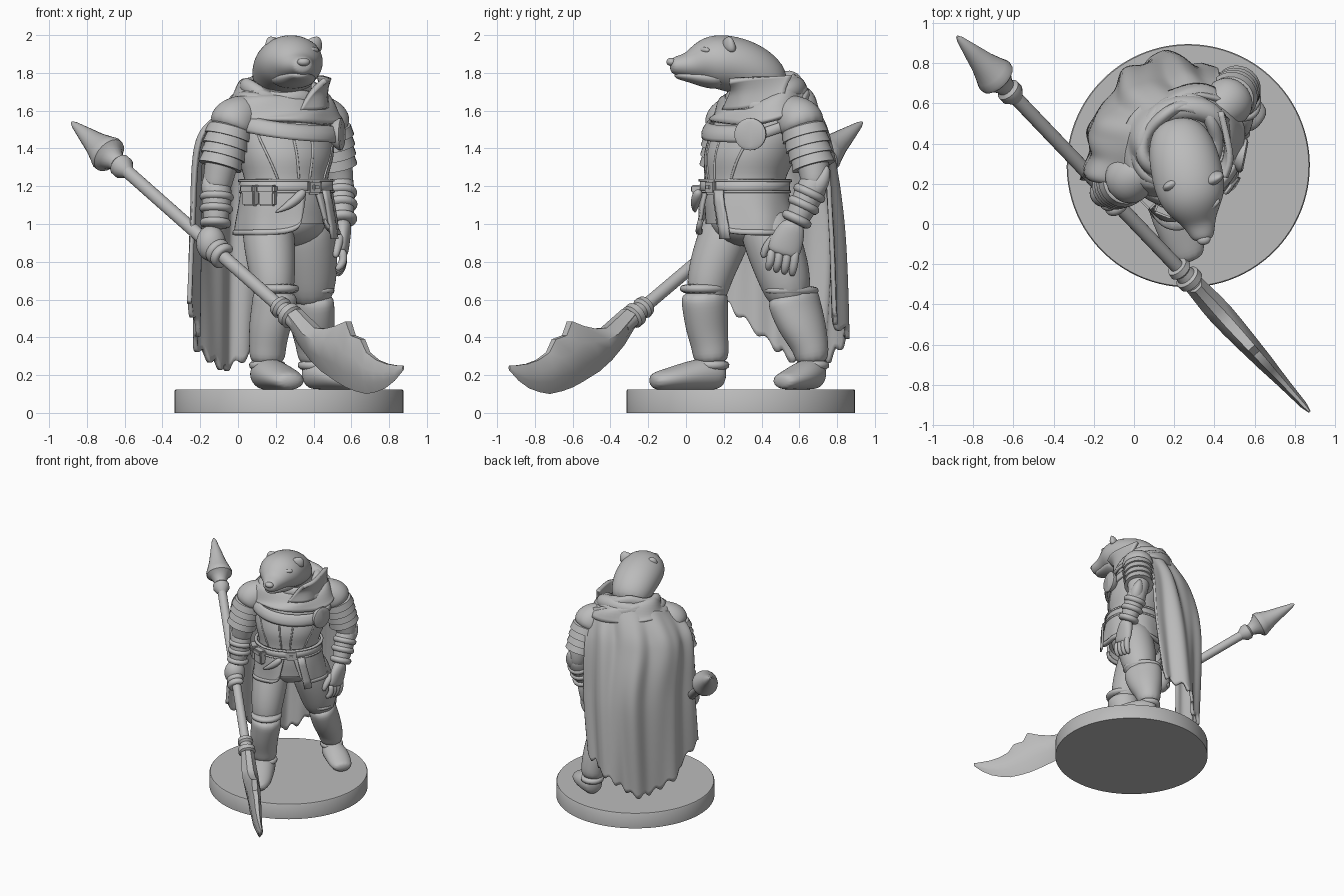
import bpy, bmesh, math
from mathutils import Vector as V, Matrix

if "Cube" in bpy.data.objects:
    bpy.data.objects.remove(bpy.data.objects["Cube"])
stone = bpy.data.materials.new("plain_grey")
stone.use_nodes = True
stone.diffuse_color = (0.5, 0.5, 0.5, 1)
stone.node_tree.nodes["Principled BSDF"].inputs["Base Color"].default_value = stone.diffuse_color
YAW = math.radians(35)
FRONT, UP, BACK = V((math.sin(YAW), -math.cos(YAW), 0)), V((0, 0, 1)), V((0, 1, 0))

def finish(name, bm, sub=0, thick=0):
    bmesh.ops.remove_doubles(bm, verts=bm.verts, dist=0.0004)
    bmesh.ops.recalc_face_normals(bm, faces=bm.faces)
    ob = bpy.data.objects.new(name, bpy.data.meshes.new(name))
    bm.to_mesh(ob.data)
    bpy.context.collection.objects.link(ob)
    ob.data.materials.append(stone)
    bpy.ops.object.select_all(action='DESELECT')
    ob.select_set(True)
    bpy.context.view_layer.objects.active = ob
    bpy.ops.object.shade_smooth_by_angle(angle=math.radians(180 if sub else 45))
    if sub:
        m = ob.modifiers.new("round", 'SUBSURF')
        m.levels = m.render_levels = sub
    if thick:
        m = ob.modifiers.new("thickness", 'SOLIDIFY')
        m.thickness, m.offset = thick, 0

def loft(name, rows, ref=FRONT, n=12, sub=2):
    """Capped tube through rows of (x, y, z, side radius, ref radius)."""
    bm, rings = bmesh.new(), []
    pts = [V(r[:3]) for r in rows]
    for i, r in enumerate(rows):
        t = (pts[min(i + 1, len(pts) - 1)] - pts[max(i - 1, 0)]).normalized()
        side = t.cross(ref).normalized() * r[3]
        top = side.cross(t).normalized() * r[-1]
        rings.append([bm.verts.new(pts[i] + side * math.cos(k * math.tau / n) + top * math.sin(k * math.tau / n))
                      for k in range(n)])
    skin(bm, rings)
    finish(name, bm, sub)

def skin(bm, rings):
    for a, b in zip(rings, rings[1:]):
        for k in range(len(a)):
            bm.faces.new((a[k - 1], a[k], b[k], b[k - 1]))
    bm.faces.new(rings[0])
    bm.faces.new(rings[-1])

def sheet(name, f, nu=32, nv=8, thick=0.016):
    """Surface swept by f(u, v) with u and v from 0 to 1."""
    bm = bmesh.new()
    g = [[bm.verts.new(f(i / nu, j / nv)) for i in range(nu + 1)] for j in range(nv + 1)]
    for a, b in zip(g, g[1:]):
        for i in range(nu):
            bm.faces.new((a[i], a[i + 1], b[i + 1], b[i]))
    finish(name, bm, 0, thick)

def ball(name, loc, size, turn=0):
    bm = bmesh.new()
    m = Matrix.Translation(loc) @ Matrix.Rotation(turn, 4, 'Z') @ Matrix.Diagonal((*size, 1))
    bmesh.ops.create_uvsphere(bm, u_segments=24, v_segments=14, radius=1, matrix=m)
    finish(name, bm)

def block(name, loc, size, turn=YAW):
    bm = bmesh.new()
    m = Matrix.Translation(loc) @ Matrix.Rotation(turn, 4, 'Z') @ Matrix.Diagonal((*size, 1))
    bmesh.ops.create_cube(bm, size=1, matrix=m)
    bmesh.ops.bevel(bm, geom=bm.edges[:], offset=.009, segments=2, affect='EDGES')
    finish(name, bm)

def spline(p, t):
    i = min(int(t * (len(p) - 1)), len(p) - 2)
    t = t * (len(p) - 1) - i
    a, b, c, d = (V(p[max(0, min(len(p) - 1, i + k))]) for k in (-1, 0, 1, 2))
    return 0.5 * (2 * b + (c - a) * t + (2 * a - 5 * b + 4 * c - d) * t * t + (3 * b - a - 3 * c + d) * t ** 3)

def turned(x, y):
    return V((x * math.cos(YAW) - y * math.sin(YAW), x * math.sin(YAW) + y * math.cos(YAW), 0))

loft("base_disc", [(.27, .29, 0, .605), (.27, .29, .118, .605), (.27, .29, .125, .6)], n=96, sub=0)

# Torso: centre and radii at even steps of height
TORSO = [(.26, .32, .235, .205), (.26, .31, .228, .205), (.255, .315, .23, .205), (.25, .34, .265, .235),
         (.24, .38, .28, .24), (.24, .4, .25, .21), (.24, .4, .15, .15)]

def body(deg, z, off=0):
    cx, cy, a, b = spline(TORSO, max(0, min(1, (z - 1) / .72)))
    s = math.radians(deg)
    return V((cx, cy, z)) + turned((a + off) * math.sin(s), -(b + off) * math.cos(s))

sheet("torso", lambda u, v: body(u * 360, 1 + .72 * v), 48, 24, 0)
ball("pelvis", (.26, .33, 1.02), (.22, .19, .14), YAW)
for d in (-42, -14, 2, 30):
    loft("coat_seam", [(*body(d * (1 + k / 10), 1.22 + .055 * k), .008) for k in range(6)], n=6, sub=1)

# Coat skirt with a front split
def skirt(u, v):
    d = 6 + 348 * u
    split = math.exp(-min(d, 360 - d) / 14)
    return body(d + (16 if u < .5 else -16) * v * split, 1.21 - v * (.27 - .1 * split),
                .012 + .03 * v + .008 * v * math.sin(u * 40))

sheet("coat_skirt", skirt, 60, 8, .018)
sheet("skirt_hem", lambda u, v: skirt(u, .9 + .1 * v), 60, 1, .03)

# Belt, buckle, pouches and curved dagger
sheet("belt", lambda u, v: body(u * 360, 1.17 + .055 * v, .018), 48, 2, .02)
for z in (1.165, 1.225):
    sheet("belt_edge", lambda u, v: body(u * 360, z + .012 * v, .024), 48, 1, .022)
block("buckle", body(4, 1.195, .03), (.085, .025, .075))
block("buckle_tongue", body(4, 1.195, .045), (.045, .02, .035))
for d in (-80, -56):
    block("pouch", body(d, 1.15, .035), (.09, .06, .11), YAW + math.radians(d))
    block("pouch_flap", body(d, 1.185, .04), (.1, .07, .045), YAW + math.radians(d))
loft("dagger", [(*body(d, z, .055), r) for d, z, r in
                ((-12, 1.18, .022), (-20, 1.14, .032), (-33, 1.09, .022), (-46, 1.06, .004))], n=8)
sheet("belt_tail", lambda u, v: body(14 + 12 * u + 8 * v, 1.18 - .26 * v, .045 + .02 * v), 3, 4, .014)

# Chest strap with round clasp
sheet("chest_strap", lambda u, v: body(-80 + 122 * u, 1.535 - .06 * u - .02 * math.sin(u * 3.1) + .08 * (v - .5),
                                       .025 + .012 * math.sin(v * 3.14)), 28, 5, .02)
sheet("back_strap", lambda u, v: body(45 + 60 * u, 1.46 + .1 * u + .06 * (v - .5), .015), 10, 2, .02)
loft("clasp", [(*body(44, 1.475, d), r) for d, r in ((0, .06), (.035, .085), (.05, .085), (.058, .07), (.055, .06))],
     UP, 24, 0)

# Cape: rows from the collar down to the ragged hem
CAPE = [[(-.04, .2, 1.6), (-.03, .4, 1.67), (.1, .57, 1.71), (.3, .63, 1.71), (.46, .61, 1.65)],
        [(-.19, .22, 1.44), (-.19, .43, 1.43), (-.02, .65, 1.45), (.22, .73, 1.45), (.43, .73, 1.45)],
        [(-.23, .24, 1), (-.2, .48, 1), (-.04, .74, 1), (.18, .81, 1), (.41, .76, 1)],
        [(-.25, .22, .58), (-.2, .48, .34), (-.05, .7, .24), (.14, .84, .4), (.35, .77, .5)]]

def cape(u, v):
    p = spline([spline(r, u) for r in CAPE], v)
    out = (p - V((.25, .4, p.z))).normalized()
    fold = math.sin(u * 25 + 1.5 * v) + .4 * math.sin(u * 43 - 2 * v)
    return p + out * fold * .015 * min(1, v * 3 + .2) + UP * .2 * math.sin(u * 71) * max(0, v - .9)

sheet("cape", cape, 90, 40, .024)

# Cowl: draped mantle, two neck rolls, hood at the back and a collar flap
def mantle(u, v):
    s = u * math.tau
    r = .17 + .13 * v ** .8 + .01 * math.sin(5 * s + 3 * v)
    p = turned(r * 1.06 * math.sin(s), -r * .86 * math.cos(s))
    return p + V((.235, .405, 1.73 - .15 * v ** 1.3 - .05 * math.cos(s) + .012 * math.sin(3 * s + 9 * v)))

sheet("cowl_mantle", mantle, 60, 12, .025)
for k, (z, r) in enumerate(((1.655, .225), (1.705, .19))):
    def roll(u, v):
        s, w = u * math.tau, v * math.tau
        q = r + .036 * math.cos(w) + .012 * math.sin(3 * s + k)
        return turned(q * math.sin(s), -q * .88 * math.cos(s)) + V(
            (.235, .405, z + .045 * math.sin(w) - .05 * math.cos(s) + .012 * math.sin(4 * s + 2 * k)))
    sheet("cowl_roll", roll, 48, 12, 0)
loft("hood_bundle", [(.02, .42, 1.66, .04), (.1, .54, 1.7, .065), (.25, .59, 1.72, .075),
                     (.4, .56, 1.71, .06), (.46, .45, 1.66, .04)], UP)
FLAP = [[(.32, .2, 1.6), (.45, .3, 1.61), (.47, .52, 1.66)], [(.39, .24, 1.7), (.46, .33, 1.7), (.45, .53, 1.72)],
        [(.46, .23, 1.76), (.48, .34, 1.775), (.43, .56, 1.785)]]
sheet("collar_flap", lambda u, v: spline([spline(r, u) for r in FLAP], v), 12, 8, .03)

# Head
loft("neck", [(.24, .45, 1.55, .17), (.235, .42, 1.66, .16), (.25, .34, 1.76, .15), (.27, .27, 1.84, .12)])
loft("head", [(.21, .49, 1.7, .11, .09), (.225, .42, 1.765, .16, .135), (.25, .32, 1.825, .18, .152),
              (.275, .2, 1.858, .182, .152), (.295, .12, 1.862, .165, .14), (.31, .06, 1.853, .125, .1),
              (.325, .01, 1.838, .085, .068), (.34, -.05, 1.838, .064, .052), (.345, -.085, 1.838, .045, .036)], UP, 16)
loft("lower_jaw", [(.28, .2, 1.775, .15, .07), (.3, .1, 1.772, .115, .055), (.32, .02, 1.782, .07, .032),
                   (.335, -.065, 1.79, .042, .02)], UP)
ball("nose", (.347, -.078, 1.858), (.034, .026, .022), .15)
for s in (-1, 1):
    x = V((.985, .17, 0)) * s
    eye = V((.307, .07, 1.898)) + x * .09
    ball("eye", eye, (.017, .017, .014))
    loft("brow", [(*(eye + x * k + V((0, q, h))), .016) for k, q, h in
                  ((-.05, -.01, .012), (0, .002, .027), (.03, .035, .02))], UP, 8)
    ear = V((.295, .21, 1.945)) + x * .105
    loft("ear", [(*(ear + x * k + UP * h), r, r * .6) for k, h, r in
                 ((-.01, -.02, .06), (.015, .015, .05), (.032, .045, .012))])

# Legs, tall boots and feet
LEGS = {
    "right": ([(.15, .26, 1.08, .14), (.165, .19, .9, .145), (.185, .12, .72, .125), (.19, .1, .55, .1)],
              [(.2, .095, .655, .122, .135), (.195, .1, .58, .12, .132), (.165, .11, .45, .112, .12),
               (.155, .13, .34, .1, .1), (.155, .135, .25, .1, .095)],
              [(.125, .21, .2, .07, .07), (.15, .13, .21, .098, .095), (.2, .01, .195, .108, .08),
               (.26, -.11, .175, .105, .058), (.285, -.19, .165, .07, .045)]),
    "left": ([(.35, .4, 1.08, .15), (.37, .46, .9, .16), (.385, .52, .73, .15), (.39, .56, .55, .11)],
             [(.385, .56, .645, .11, .16), (.385, .575, .57, .112, .158), (.395, .62, .45, .115, .14),
              (.405, .665, .34, .095, .098), (.405, .67, .25, .09, .09)],
             [(.36, .71, .2, .06, .07), (.41, .665, .21, .09, .09), (.5, .61, .195, .1, .075),
              (.59, .535, .17, .09, .05), (.635, .5, .165, .06, .04)])}
for name, (thigh, boot, foot) in LEGS.items():
    loft(name + "_thigh", thigh)
    loft(name + "_boot", boot)
    loft(name + "_foot", foot, UP)
    for part, (x, y, z, a, b) in (("_boot_rim", boot[0]), ("_ankle_cuff", boot[-1])):
        loft(name + part, [(x, y, z + h, a * k, b * k) for h, k in ((.03, .9), (.01, 1.03), (-.03, 1))], n=16, sub=1)

# Arms with shoulder plates, bracers and elbow guards
ARMS = {"right": ((-.03, .22, 1.55), (-.07, .2, 1.4), (-.11, .21, 1.22), (-.12, .16, .97)),
        "left": ((.475, .61, 1.55), (.5, .65, 1.4), (.535, .69, 1.24), (.55, .57, .99))}
for name, pts in ARMS.items():
    sh, up, el, wr = (V(p) for p in pts)
    loft(name + "_upper_arm", [(*sh, .11), (*up, .1), (*el, .082), (*el.lerp(wr, .2), .075)])
    loft(name + "_forearm", [(*el.lerp(wr, k), r) for k, r in ((-.15, .075), (.3, .085), (.7, .072), (1, .06))])
    for k, r in ((.3, .088), (.55, .086), (.85, .08)):
        loft(name + "_bracer_band", [(*el.lerp(wr, k + d), r + e) for d, e in
                                     ((-.09, -.01), (-.03, .006), (.04, .006), (.12, -.01))], n=16, sub=1)
    away = (el - V((.25, .4, el.z))).normalized()
    loft(name + "_elbow_guard", [(*el.lerp(wr, .45), .06), (*(el + away * .035), .075, .06),
                                 (*(el + away * .045 + V((0, .03, .07))), .01)])
    top = sh.lerp(V((.24, .4, 1.7)), .45)
    loft(name + "_shoulder_cap", [(*top, .07), (*top.lerp(sh, .5), .115), (*sh, .132), (*sh.lerp(up, .45), .125)])
    for i in range(4):
        a, b, r = sh.lerp(up, .22 + .34 * i), sh.lerp(up, .62 + .34 * i), .122 - .003 * i
        loft(name + "_shoulder_plate", [(*a, r - .022), (*a.lerp(b, .15), r - .006),
                                        (*b, r + .004), (*b, r - .03)], n=24, sub=0)

# Polearm: shaft, spiked butt, collar and blade
A, B = V((-.6, .64, 1.29)), V((.27, -.27, .52))
axis = (B - A).normalized()
POLE = {"shaft": (A, ((-.05, .035), (1.52, .035))),
        "butt_spike": (A, ((-.475, .006), (-.45, .018), (-.34, .045), (-.26, .064), (-.19, .088), (-.16, .1), (-.14, .098),
                           (-.12, .072), (-.08, .05), (-.06, .046), (-.045, .062), (-.01, .062), (.03, .035))),
        "blade_collar": (B, ((-.1, .035), (-.095, .055), (-.065, .06), (-.05, .045), (-.02, .05),
                             (-.01, .066), (.025, .066), (.035, .05), (.12, .05)))}
for name, (start, prof) in POLE.items():
    loft(name, [(*(start + axis * d), r) for d, r in prof], UP, 20, 0)
# Blade stations: x and z of lower edge, x and z of upper edge, half thickness
BLADE = [(.26, .47, .32, .55, .05), (.32, .36, .42, .45, .06), (.38, .28, .47, .445, .062),
         (.44, .22, .53, .46, .058), (.52, .165, .585, .485, .052), (.57, .135, .61, .41, .048),
         (.62, .115, .66, .39, .043), (.68, .1, .69, .32, .037), (.73, .11, .74, .28, .03),
         (.78, .13, .79, .26, .024), (.83, .17, .85, .25, .018), (.875, .225, .875, .25, .006)]
bm, rings = bmesh.new(), []
for xl, zl, xu, zu, w in BLADE:
    lo, hi = (V((x, -.27 - 1.1 * (x - .27), z)) for x, z in ((xl, zl), (xu, zu)))
    rings.append([bm.verts.new(lo.lerp(hi, k) + V((.73, .68, 0)) * w * s) for k, s in
                  ((0, 0), (.3, .75), (.65, 1), (1, .4), (1, -.4), (.65, -1), (.3, -.75))])
skin(bm, rings)
finish("blade", bm)

# Right fist around the shaft
grip = A + axis * .81
ball("right_palm", grip + V((-.02, .02, .03)), (.08, .075, .095), YAW)
side = axis.cross(UP).normalized()
for i in range(4):
    c = grip + axis * (.042 * i - .06)
    loft("right_finger", [(*(c + (side * math.cos(t) + side.cross(axis) * math.sin(t)) * .058), .027)
                          for t in (2.6, 1.6, .6, -.4, -1.4, -2.2)], axis, 8)

# Left hand hanging open
loft("left_palm", [(.555, .58, 1.02, .05, .055), (.555, .55, .95, .045, .085), (.55, .52, .87, .04, .095),
                   (.55, .51, .83, .03, .08)], BACK)
for i in range(4):
    y, h = .58 - .042 * i, .01 * i
    loft("left_finger", [(.55, y, .87, .026), (.56, y - .005, .81, .025), (.545, y - .015, .75 + h, .023),
                         (.52, y - .02, .725 + h, .014)], BACK, 8)
loft("left_thumb", [(.545, .5, .95, .03), (.53, .44, .9, .028), (.52, .41, .85, .022), (.515, .41, .82, .014)], n=8)
